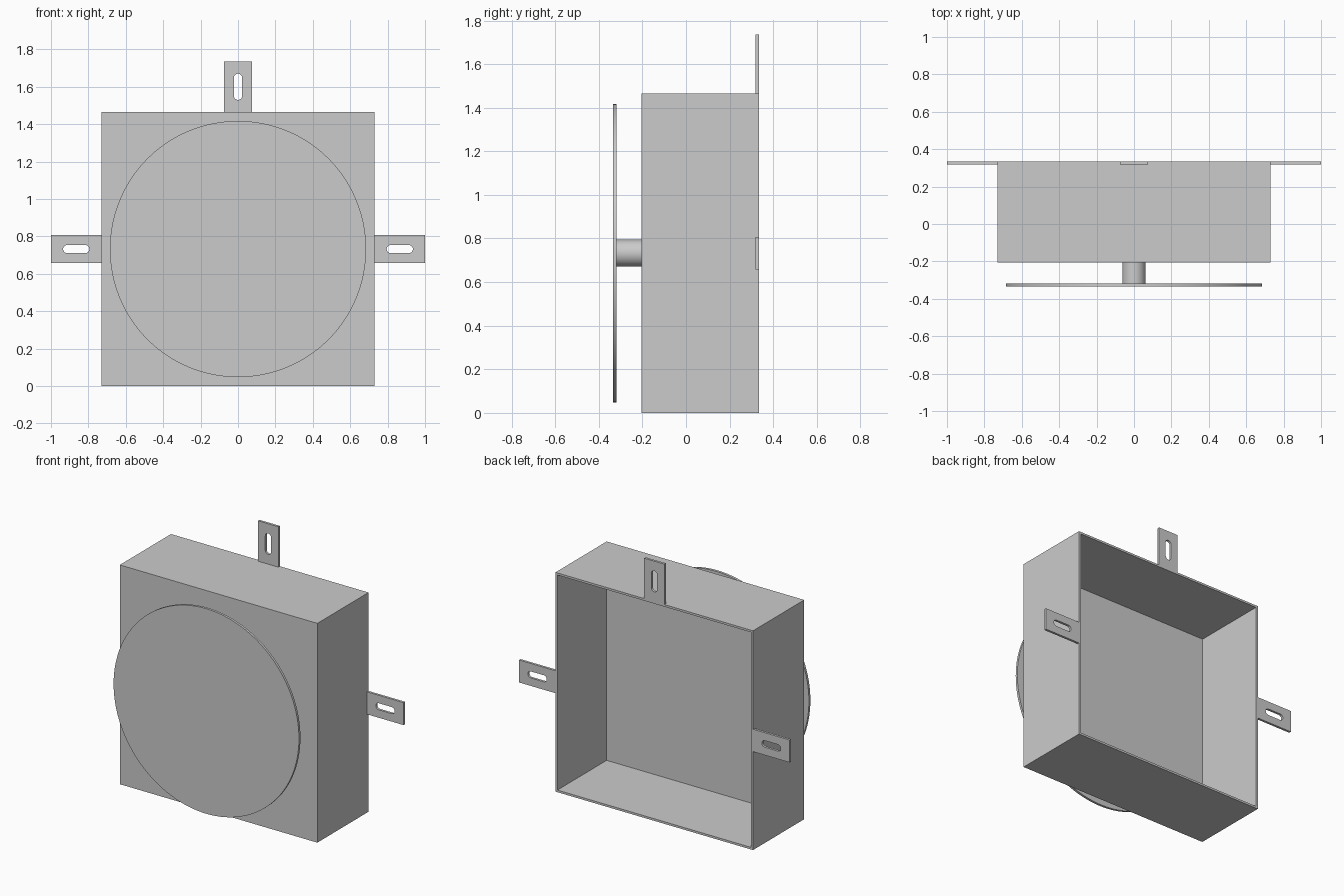
import bpy, bmesh
from math import pi, sin, cos
from mathutils import Matrix

if "Cube" in bpy.data.objects:
    bpy.data.objects.remove(bpy.data.objects["Cube"])

HALF, HEIGHT = 0.73, 1.465        # box half width and height
FRONT, BACK = -0.205, 0.335       # box depth range
SHEET, WALL = 0.016, 0.02
MID = HEIGHT / 2


def add_object(name, mesh):
    obj = bpy.data.objects.new(name, mesh)
    bpy.context.collection.objects.link(obj)
    return obj


def finish(name, bm):
    bmesh.ops.recalc_face_normals(bm, faces=bm.faces)
    mesh = bpy.data.meshes.new(name)
    bm.to_mesh(mesh)
    bm.free()
    return add_object(name, mesh)


def cylinder_y(name, radius, y0, y1, segments):
    bm = bmesh.new()
    m = Matrix.Translation((0, (y0 + y1) / 2, MID)) @ Matrix.Rotation(pi / 2, 4, 'X')
    bmesh.ops.create_cone(bm, cap_ends=True, segments=segments, radius1=radius,
                          radius2=radius, depth=y1 - y0, matrix=m)
    obj = finish(name, bm)
    bpy.ops.object.select_all(action='DESELECT')
    obj.select_set(True)
    bpy.context.view_layer.objects.active = obj
    bpy.ops.object.shade_smooth_by_angle(angle=pi / 6)


def slotted_tab(name, angle, offset):
    """Flat mounting tab pointing along +x, turned by angle around the box centre."""
    length, half_w = 0.27, 0.075
    outline = [(0, -half_w), (length, -half_w), (length, half_w), (0, half_w)]
    slot = []
    for side in (1, -1):
        for i in range(13):
            a = side * pi / 2 - pi / 2 + (-pi / 2 + pi * i / 12) if side == 1 else pi / 2 + pi * i / 12
            slot.append((length / 2 + side * 0.048 + 0.022 * cos(a), 0.022 * sin(a)))
    curve = bpy.data.curves.new(name + "_profile", 'CURVE')
    curve.dimensions, curve.fill_mode, curve.extrude = '2D', 'BOTH', SHEET / 2
    for loop in (outline, slot):
        spline = curve.splines.new('POLY')
        spline.points.add(len(loop) - 1)
        for p, (x, y) in zip(spline.points, loop):
            p.co = (x, y, 0, 1)
        spline.use_cyclic_u = True
    temp = add_object(name + "_temp", curve)
    mesh = bpy.data.meshes.new_from_object(temp.evaluated_get(bpy.context.evaluated_depsgraph_get()))
    bpy.data.objects.remove(temp)
    bm = bmesh.new()
    bm.from_mesh(mesh)
    bmesh.ops.remove_doubles(bm, verts=bm.verts, dist=1e-5)
    m = (Matrix.Translation((0, BACK - SHEET / 2, MID)) @ Matrix.Rotation(pi / 2, 4, 'X')
         @ Matrix.Rotation(angle, 4, 'Z') @ Matrix.Translation((offset, 0, 0)))
    bmesh.ops.transform(bm, matrix=m, verts=bm.verts)
    for f in bm.faces:
        f.smooth = False
    finish(name, bm)


# Housing: box hollowed out from the open back
bm = bmesh.new()
bmesh.ops.create_cube(bm, size=1, matrix=Matrix.Translation((0, (FRONT + BACK) / 2, MID))
                      @ Matrix.Diagonal((2 * HALF, BACK - FRONT, HEIGHT, 1)))
back = max(bm.faces, key=lambda f: f.calc_center_median().y)
bmesh.ops.inset_region(bm, faces=[back], thickness=WALL)
cavity = bmesh.ops.extrude_discrete_faces(bm, faces=[back])["faces"][0]
bmesh.ops.translate(bm, verts=cavity.verts, vec=(0, FRONT + WALL - BACK, 0))
finish("housing", bm)

# Stem and round front plate
cylinder_y("stem", 0.062, -0.322, FRONT, 48)
cylinder_y("front_disc", 0.685, -0.335, -0.335 + SHEET, 128)

# Mounting tabs on the right, top and left edges
slotted_tab("right_tab", 0, HALF)
slotted_tab("top_tab", pi / 2, MID)
slotted_tab("left_tab", pi, HALF)
